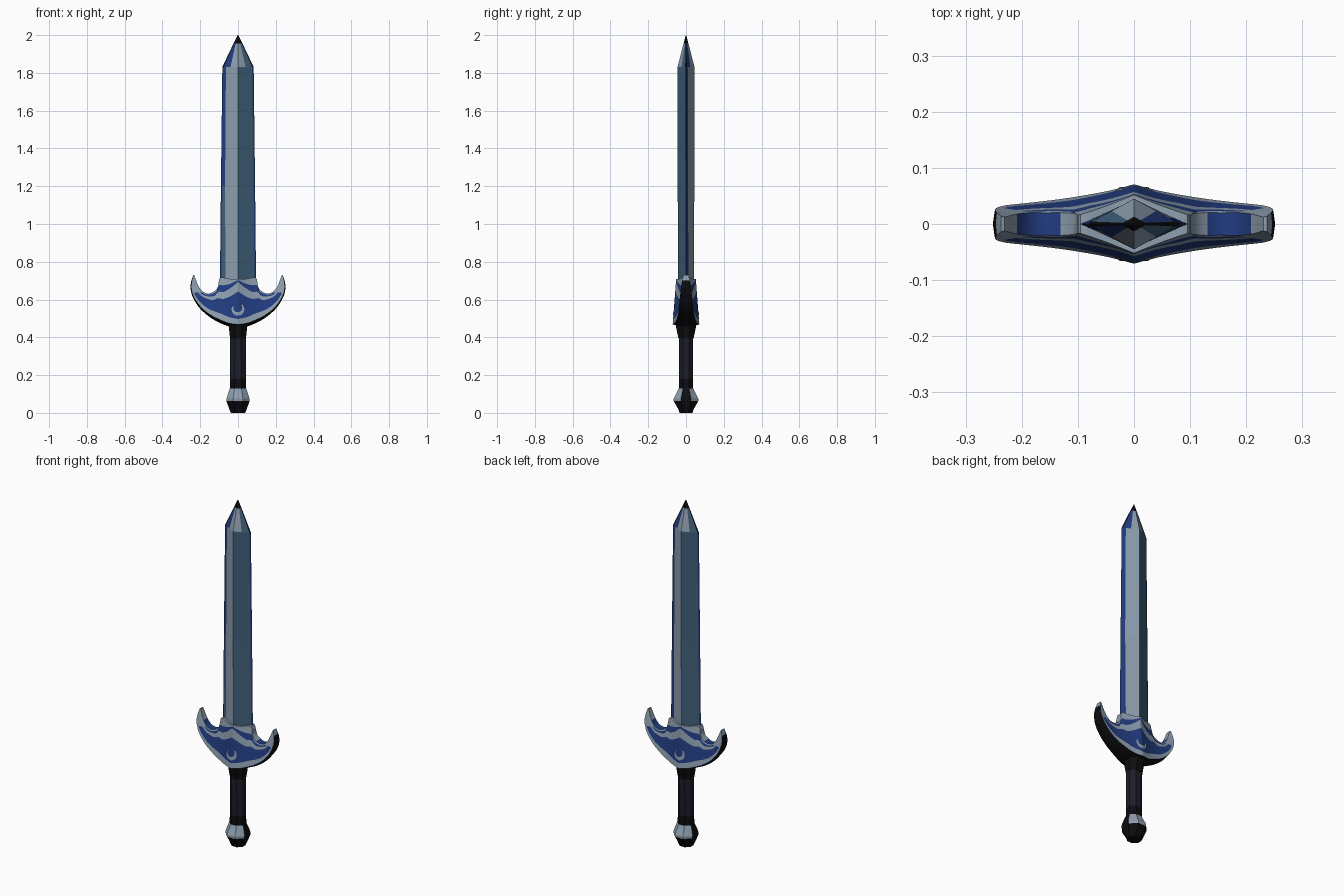
import bpy, bmesh, math
from mathutils import Vector

if "Cube" in bpy.data.objects:
    bpy.data.objects.remove(bpy.data.objects["Cube"])


def material(name, rgb):
    m = bpy.data.materials.new(name)
    m.diffuse_color = (*rgb, 1)
    m.use_nodes = True
    m.node_tree.nodes["Principled BSDF"].inputs["Base Color"].default_value = m.diffuse_color
    return m


LIGHT, SLATE, BLUE, BLACK, LEATHER = range(5)
MATS = [material("light_steel", (0.27, 0.345, 0.43)),
        material("slate_steel", (0.052, 0.115, 0.195)),
        material("royal_blue", (0.016, 0.046, 0.22)),
        material("black_metal", (0.004, 0.004, 0.005)),
        material("dark_leather", (0.012, 0.013, 0.022))]


def finish(name, bm):
    me = bpy.data.meshes.new(name)
    bm.to_mesh(me)
    bm.free()
    for m in MATS:
        me.materials.append(m)
    ob = bpy.data.objects.new(name, me)
    bpy.context.collection.objects.link(ob)
    return ob


def loft(name, rings, rule):
    """Join rings of points with quads, cap both ends, colour by rule(centre, normal, side)."""
    bm = bmesh.new()
    vs = [[bm.verts.new(p) for p in ring] for ring in rings]
    n = len(vs[0])
    sides = []
    for a, b in zip(vs, vs[1:]):
        for i in range(n):
            j = (i + 1) % n
            sides.append((bm.faces.new((a[i], a[j], b[j], b[i])), i))
    sides.append((bm.faces.new(vs[0][::-1]), 0))
    sides.append((bm.faces.new(vs[-1]), 0))
    bm.normal_update()
    for f, i in sides:
        f.material_index = rule(f.calc_center_median(), f.normal, i)
    return finish(name, bm)


def octagon(z, rx, ry):
    k = 1 / math.cos(math.pi / 8)
    return [(rx * k * math.cos(a), ry * k * math.sin(a), z)
            for a in (math.pi / 8 + i * math.pi / 4 for i in range(8))]


def blade_section(z, w, d, e, s):
    # diamond; each quarter has a cutting edge e wide, a strip s wide and a flat
    xs = [-w, e - w, e + s - w, 0, w - e - s, w - e]
    front = [(x, -d * (1 - abs(x) / w), z) for x in xs]
    return front + [(-x, -y, z) for x, y, z in front]


# Blade: two steel tones, blue cutting edges, dark point
def blade_rule(c, n, i):
    part = ("edge", "strip", "flat", "flat", "strip", "edge")[i % 6]
    pale = c.x * c.y > 0
    if c.z > 1.955:
        return BLACK
    if c.z > 1.84:
        return {"edge": BLACK, "strip": BLUE if pale else SLATE, "flat": LIGHT}[part]
    if part == "edge":
        return BLUE
    if part == "strip" and pale:
        return SLATE if c.y < 0 and c.z < 1.2 else BLUE
    return LIGHT if pale else SLATE


loft("blade", [blade_section(0.66, 0.096, 0.043, 0.008, 0.022),
               blade_section(1.2, 0.0905, 0.0438, 0.008, 0.014),
               blade_section(1.83, 0.083, 0.045, 0.008, 0.011),
               blade_section(1.832, 0.0825, 0.0447, 0.008, 0.035),
               blade_section(1.955, 0.024, 0.013, 0.004, 0.008),
               blade_section(2.0, 0.001, 0.001, 0.0003, 0.0003)], blade_rule)

# Grip, collar and pommel
loft("grip", [octagon(0.11, 0.043, 0.037), octagon(0.18, 0.042, 0.036),
              octagon(0.41, 0.041, 0.036), octagon(0.44, 0.041, 0.038)],
     lambda c, n, i: LEATHER if 0.18 < c.z < 0.41 else BLACK)
loft("collar", [octagon(0.395, 0.042, 0.04), octagon(0.43, 0.046, 0.048),
                octagon(0.47, 0.05, 0.056)], lambda c, n, i: BLACK)
loft("pommel", [octagon(0, 0.038, 0.034), octagon(0.022, 0.047, 0.042),
                octagon(0.062, 0.061, 0.065), octagon(0.075, 0.061, 0.066),
                octagon(0.105, 0.052, 0.05), octagon(0.128, 0.044, 0.04)],
     lambda c, n, i: LIGHT if c.z > 0.065 and abs(c.y) > abs(c.x) * 0.7
     and n.z < 0.9 else BLACK)

# Guard: outer and inner outlines as (x, z, half depth), right half only
OUTER = [(0, .45, .072), (.05, .458, .06), (.11, .483, .05), (.16, .515, .043),
         (.203, .555, .038), (.236, .605, .034), (.251, .655, .028),
         (.248, .695, .022), (.237, .73, .014)]
INNER = [(0, .71, .052), (.045, .71, .034), (.095, .715, .017), (.105, .67, .018),
         (.125, .645, .02), (.157, .632, .02), (.19, .645, .02),
         (.213, .68, .017), (.231, .728, .012)]
# band limits from bottom to top, at the middle and away from it
MIDDLE = [0, .12, .42, .72, .93, .97, 1]
SIDE = [0, .15, .34, .5, .66, .82, 1]
BANDS = [LIGHT, BLUE, BLUE, LIGHT, BLUE, LIGHT]
STEPS = 5


def spline(points):
    p = [Vector(q) for q in points]
    p = [p[0] * 2 - p[1]] + p + [p[-1] * 2 - p[-2]]
    out = []
    for i in range(1, len(p) - 2):
        a, b, c, d = p[i - 1:i + 3]
        for k in range(STEPS):
            t = k / STEPS
            out.append(0.5 * (2 * b + (c - a) * t + (2 * a - 5 * b + 4 * c - d) * t * t
                              + (3 * b - a - 3 * c + d) * t ** 3))
    return out + [p[-2]]


bm = bmesh.new()
columns = []
for o, i in zip(spline(OUTER), spline(INNER)):
    section = [(o.x, 0, o.y)]                      # keel of the underside
    peak = max(0, 1 - o.x / 0.085)                 # bands rise to a chevron
    for m, s in zip(MIDDLE, SIDE):
        q = o.lerp(i, 0.07 + 0.93 * (s + (m - s) * peak))
        section.append((q.x, -q.z, q.y))
    section.append((i.x, 0, i.y))
    columns.append([bm.verts.new(v) for v in section])
last = len(columns[0]) - 2
for c, (a, b) in enumerate(zip(columns, columns[1:])):
    u = c / len(columns)
    for r in range(last + 1):
        f = bm.faces.new((a[r], b[r], b[r + 1], a[r + 1]))
        if r == 0:
            f.material_index = LIGHT if u > 0.87 else BLACK
        elif r == last:
            f.material_index = BLUE if 0.5 < u < 0.82 else LIGHT
        else:
            f.material_index = LIGHT if u > 0.66 else BANDS[r - 1]
bm.faces.new(columns[-1][::-1]).material_index = LIGHT
guard = finish("guard", bm)
mirror = guard.modifiers.new("mirror", 'MIRROR')
mirror.use_axis = (True, True, False)
mirror.merge_threshold = 0.0005
bpy.context.view_layer.objects.active = guard
guard.select_set(True)
bpy.ops.object.shade_smooth_by_angle(angle=math.radians(25))

# Small crescent inlay on both faces of the guard
bm = bmesh.new()
for side in (-1, 1):
    rows = []
    for k in range(15):
        u = k / 14
        a = math.radians(150 + 260 * u)
        width = 0.006 + 0.013 * math.sin(math.pi * u)
        row = []
        for r in (0.034, 0.034 - width):
            x, z = r * math.cos(a), r * math.sin(a)
            y = 0.067 - 0.22 * abs(x) - 0.085 * z
            row.append(bm.verts.new((x * -side, side * y, 0.548 + z)))
        rows.append(row)
    for p, q in zip(rows, rows[1:]):
        bm.faces.new((p[0], q[0], q[1], p[1])).material_index = LIGHT
finish("crescent_inlay", bm)
